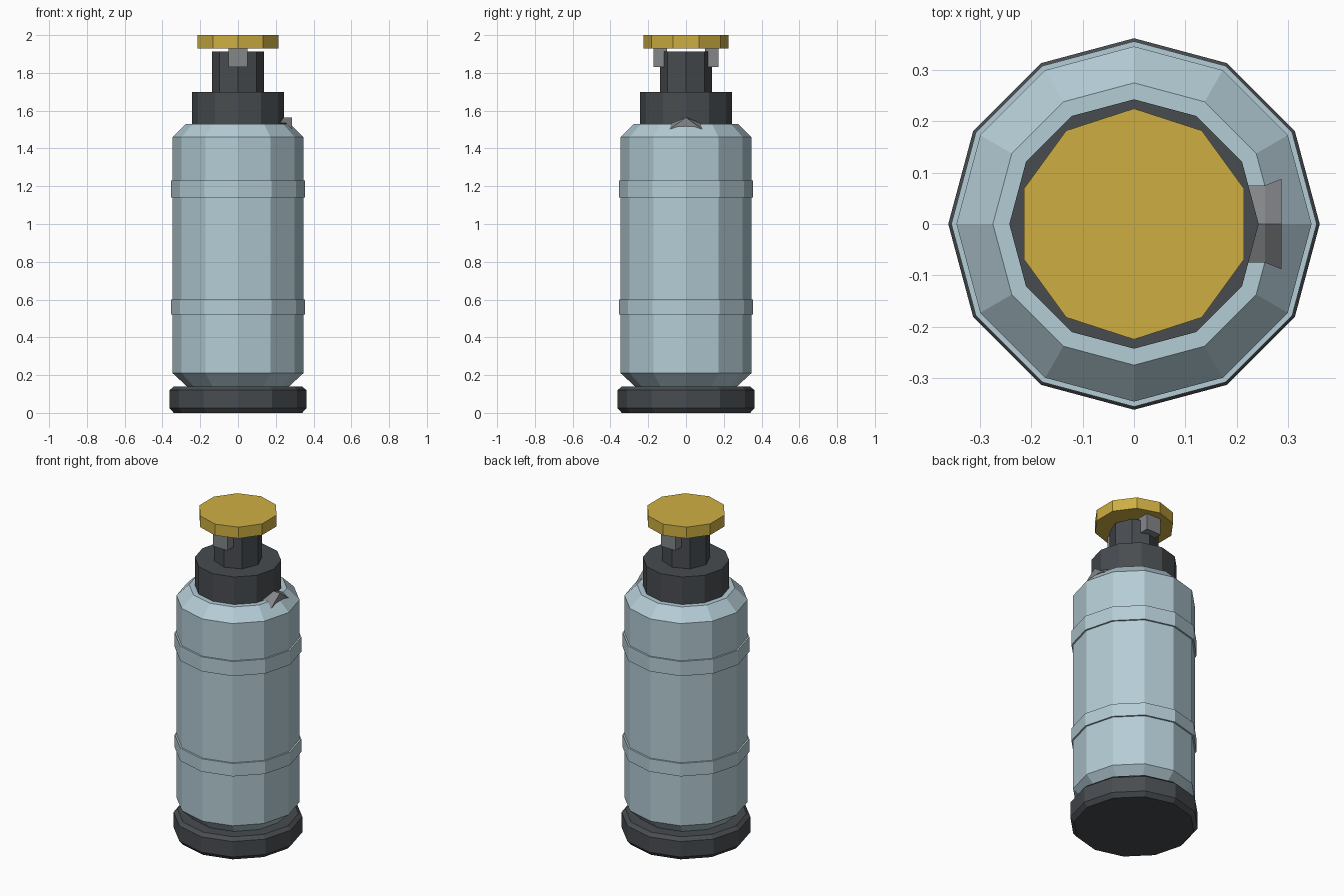
import bpy, bmesh, math

cube = bpy.data.objects.get("Cube")
if cube:
    bpy.data.objects.remove(cube, do_unlink=True)


def make_material(name, srgb):
    rgb = [((c / 255 + 0.055) / 1.055) ** 2.4 for c in srgb]
    mat = bpy.data.materials.new(name)
    mat.use_nodes = True
    mat.diffuse_color = (*rgb, 1)
    mat.node_tree.nodes["Principled BSDF"].inputs["Base Color"].default_value = (*rgb, 1)
    return mat


steel_blue = make_material("pale steel blue", (180, 204, 213))
charcoal = make_material("charcoal", (72, 76, 80))
grey = make_material("mid grey", (132, 134, 137))
gold = make_material("gold", (206, 175, 66))


def loft(name, rings, mat):
    """Skin equal-length rings of points and close both ends."""
    bm = bmesh.new()
    loops = [[bm.verts.new(p) for p in ring] for ring in rings]
    n = len(loops[0])
    for a, b in zip(loops, loops[1:]):
        for i in range(n):
            j = (i + 1) % n
            bm.faces.new((a[i], a[j], b[j], b[i]))
    bm.faces.new(loops[0][::-1])
    bm.faces.new(loops[-1])
    bmesh.ops.recalc_face_normals(bm, faces=bm.faces[:])
    mesh = bpy.data.meshes.new(name)
    bm.to_mesh(mesh)
    bm.free()
    mesh.materials.append(mat)
    obj = bpy.data.objects.new(name, mesh)
    bpy.context.collection.objects.link(obj)
    return obj


def turned(name, profile, sides, mat):
    """Faceted solid from (radius, z) pairs, with a corner on the y axis."""
    angles = [math.pi / 2 + math.tau * i / sides for i in range(sides)]
    rings = [[(r * math.cos(a), r * math.sin(a), z) for a in angles] for r, z in profile]
    return loft(name, rings, mat)


# Base, canister and raised bands
turned("base", [(0.34, 0), (0.362, 0.025), (0.362, 0.12), (0.34, 0.14)], 12, charcoal)
turned("canister", [(0.27, 0.14), (0.346, 0.21), (0.346, 1.46), (0.275, 1.53)], 12, steel_blue)
for name, low, high in (("lower_band", 0.52, 0.6), ("upper_band", 1.14, 1.23)):
    turned(name, [(0.356, low), (0.356, high)], 12, steel_blue)

# Collar, stem and cap
turned("collar", [(0.243, 1.51), (0.243, 1.7)], 12, charcoal)
turned("stem", [(0.137, 1.69), (0.137, 1.912)], 8, charcoal)
turned("cap", [(0.225, 1.93), (0.225, 2.0)], 10, gold)

# Lugs joining the stem to the cap, front and back
for name, side in (("front_lug", -1), ("back_lug", 1)):
    rings = [[(x, side * y, z) for x, y in ((-0.05, 0.1), (0.05, 0.1), (0.05, 0.173), (-0.05, 0.173))]
             for z in (1.83, 1.932)]
    loft(name, rings, grey)


# Peaked side lip that flares outwards
def chevron(x, half, edge, under):
    return [(x, -half, edge), (x, 0, 1.565), (x, half, edge),
            (x, half * 0.45, under), (x, -half * 0.45, under)]


loft("side_lip", [chevron(0.2, 0.075, 1.535, 1.53), chevron(0.255, 0.075, 1.535, 1.53),
                  chevron(0.287, 0.088, 1.5, 1.517)], grey)
